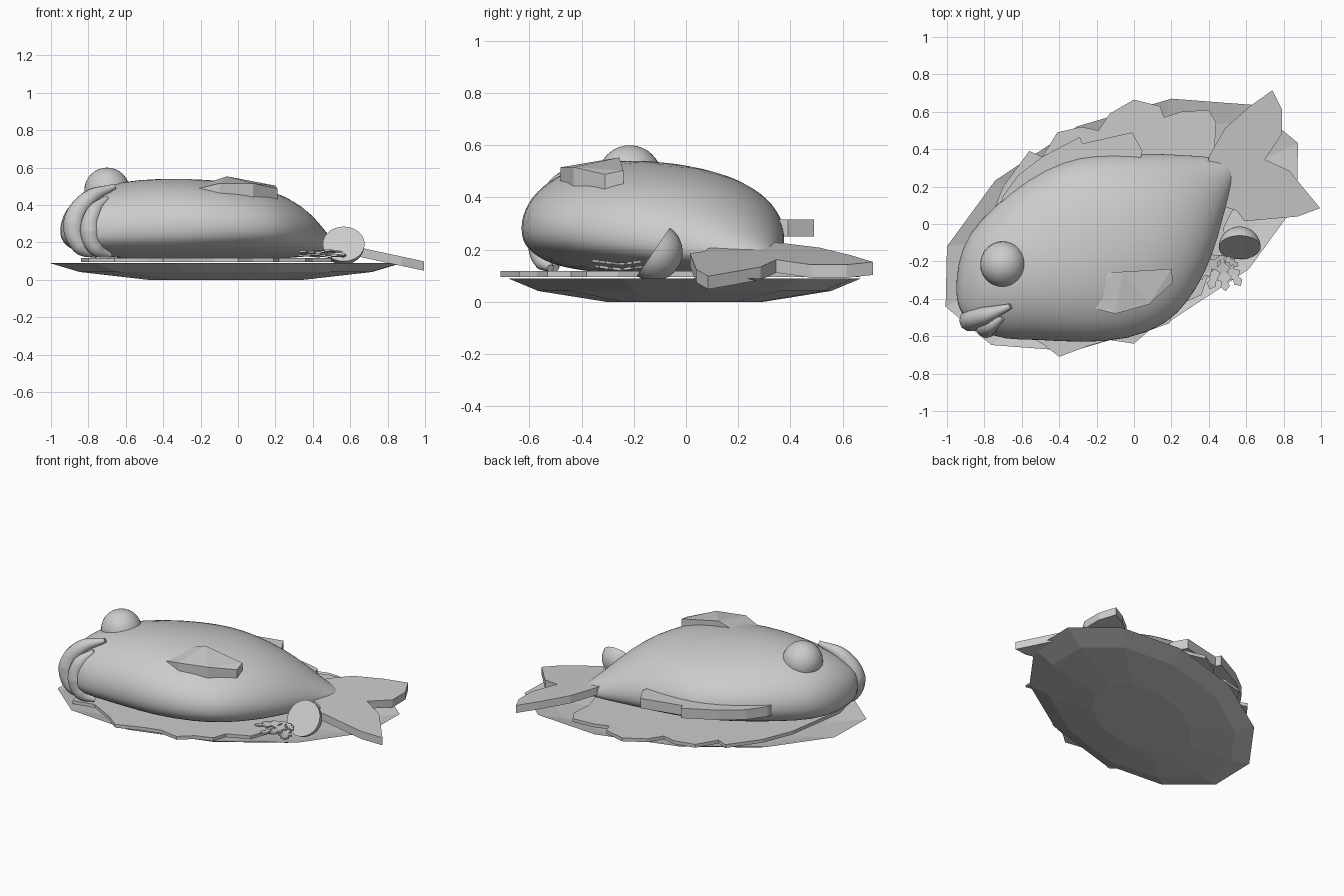
import bpy, bmesh, math
from mathutils import Vector, Matrix

cube = bpy.data.objects.get("Cube")
if cube:
    bpy.data.objects.remove(cube, do_unlink=True)

GREY = (0.6, 0.6, 0.6, 1)
mat = bpy.data.materials.new("plain grey")
mat.use_nodes = True
mat.diffuse_color = GREY
bsdf = next(n for n in mat.node_tree.nodes if n.type == 'BSDF_PRINCIPLED')
bsdf.inputs["Base Color"].default_value = GREY


def finish(name, bm, smooth=None):
    """Turn a bmesh into a named object, optionally smooth below an angle."""
    bmesh.ops.recalc_face_normals(bm, faces=bm.faces[:])
    me = bpy.data.meshes.new(name)
    bm.to_mesh(me)
    bm.free()
    me.materials.append(mat)
    ob = bpy.data.objects.new(name, me)
    bpy.context.collection.objects.link(ob)
    if smooth:
        bpy.ops.object.select_all(action='DESELECT')
        ob.select_set(True)
        bpy.context.view_layer.objects.active = ob
        bpy.ops.object.shade_smooth_by_angle(angle=math.radians(smooth))
    return ob


def loft(name, rings, smooth=None):
    bm = bmesh.new()
    vs = [[bm.verts.new(p) for p in r] for r in rings]
    n = len(vs[0])
    for a, b in zip(vs, vs[1:]):
        for i in range(n):
            j = (i + 1) % n
            bm.faces.new((a[i], a[j], b[j], b[i]))
    bm.faces.new(vs[0])
    bm.faces.new(vs[-1])
    return finish(name, bm, smooth)


def slab(name, outline, top, thick):
    """Flat-sided plate from an outline; top(x, y) gives its upper height."""
    bm = bmesh.new()
    up = [bm.verts.new((x, y, top(x, y))) for x, y in outline]
    low = [bm.verts.new((x, y, top(x, y) - thick)) for x, y in outline]
    n = len(up)
    for cap in (up, low):
        f = bm.faces.new(cap)
        bmesh.ops.triangulate(bm, faces=[f])
    for i in range(n):
        j = (i + 1) % n
        bm.faces.new((up[i], up[j], low[j], low[i]))
    return finish(name, bm)


# Plate: twelve-sided slanted oval dish
CENTRE, U, V = Vector((-.065, -.005, 0)), Vector((.935, .115, 0)), Vector((.265, .675, 0))


def oval(s, z):
    angles = [math.tau * i / 12 for i in range(12)]
    return [CENTRE + s * (U * math.cos(a) + V * math.sin(a)) + Vector((0, 0, z)) for a in angles]


loft("plate", [oval(.44, 0), oval(.83, .042), oval(1, .09),
               oval(.84, .06), oval(.45, .02)])

# Lettuce leaf with a ragged rim
slab("lettuce_leaf", [
    (-.84, -.4), (-.8, -.58), (-.66, -.55), (-.49, -.64), (-.4, -.71), (-.24, -.65),
    (-.13, -.62), (0, -.64), (.08, -.57), (.19, -.53), (.22, -.44), (.36, -.38),
    (.4, -.26), (.5, -.18), (.48, -.02), (.54, .1), (.47, .25), (.43, .4), (.44, .54),
    (.4, .61), (.25, .6), (.16, .57), (.14, .63), (0, .665), (-.13, .59), (-.19, .5),
    (-.28, .52), (-.41, .49), (-.49, .36), (-.56, .39), (-.7, .2), (-.78, 0)],
    lambda x, y: .118, .022)

# Fish body: oval sections along a slanted axis
AXIS = Matrix.Rotation(math.radians(32), 3, 'Z')
# station, right edge, left edge, top, bottom
SECTIONS = [
    (-1.035, .0, .12, .33, .22), (-1.0, -.05, .2, .38, .18), (-.91, -.165, .325, .45, .14),
    (-.78, -.24, .43, .505, .12), (-.58, -.39, .48, .54, .11), (-.35, -.515, .51, .545, .11),
    (-.13, -.55, .49, .53, .11), (.02, -.51, .43, .51, .11), (.18, -.43, .335, .465, .11),
    (.34, -.305, .23, .385, .12), (.48, -.165, .13, .28, .13), (.57, -.09, .06, .215, .14),
    (.61, -.05, .03, .19, .15)]


def section(s, right, left, top, bottom, n=32):
    mid, half, zc = (left + right) / 2, (left - right) / 2, bottom + (top - bottom) * .4
    pts = []
    for i in range(n):
        a = math.tau * i / n
        c, h = math.cos(a), math.sin(a)
        z = zc + h * (top - zc) if h > 0 else zc - (zc - bottom) * abs(h) ** .8
        pts.append(AXIS @ Vector((s, mid + half * c, z)))
    return pts


body = loft("fish_body", [section(*row) for row in SECTIONS], 60)
sub = body.modifiers.new("soften", 'SUBSURF')
sub.levels = sub.render_levels = 1

# Eye
bm = bmesh.new()
bmesh.ops.create_uvsphere(bm, u_segments=32, v_segments=16, radius=.122,
                          matrix=Matrix.Translation((-.7, -.215, .478)))
finish("eye", bm, 60)


# Lips: tapered curved tubes
def lip(name, path, radius):
    cu = bpy.data.curves.new(name, 'CURVE')
    cu.dimensions = '3D'
    cu.bevel_depth, cu.bevel_resolution, cu.use_fill_caps = radius, 3, True
    cu.materials.append(mat)
    sp = cu.splines.new('BEZIER')
    sp.bezier_points.add(len(path) - 1)
    for i, (bp, p) in enumerate(zip(sp.bezier_points, path)):
        bp.co = p
        bp.handle_left_type = bp.handle_right_type = 'AUTO'
        bp.radius = .25 + .75 * math.sin(math.pi * i / (len(path) - 1))
    bpy.context.collection.objects.link(bpy.data.objects.new(name, cu))


lip("upper_lip", [(-.66, -.44, .5), (-.8, -.49, .43), (-.875, -.515, .3),
                  (-.84, -.52, .18), (-.75, -.5, .13)], .06)
lip("lower_lip", [(-.7, -.5, .44), (-.77, -.545, .36), (-.79, -.555, .26),
                  (-.76, -.55, .17), (-.68, -.52, .13)], .055)

# Fins
slab("side_fin", [(-.32, -.27), (-.06, -.255), (.2, -.24), (.21, -.31), (.08, -.43),
                  (-.1, -.48), (-.24, -.445), (-.29, -.39), (-.27, -.34)],
     lambda x, y: .555 - (x + .03) ** 2 + .15 * (y + .25), .08)
slab("back_fin", [(-.72, .07), (-.7, .15), (-.62, .26), (-.49, .36), (-.29, .465),
                  (-.275, .43), (-.01, .49), (.045, .39), (0, .2), (-.4, .1)],
     lambda x, y: .315, .065)
slab("tail_fin", [(.4, .36), (.485, .51), (.62, .63), (.74, .715), (.79, .615),
                  (.79, .48), (.7, .345), (.83, .285), (.995, .085), (.875, .04),
                  (.59, .015), (.55, .07), (.46, .1), (.38, .25)],
     lambda x, y: .205 - .215 * (x - .5), .05)

# Lemon half with its cut face turned to the front and up
bm = bmesh.new()
bmesh.ops.create_uvsphere(bm, u_segments=32, v_segments=16, radius=.112)
cut = bmesh.ops.bisect_plane(bm, geom=bm.verts[:] + bm.edges[:] + bm.faces[:], dist=.0001,
                             plane_co=(0, 0, 0), plane_no=(0, 0, 1), clear_outer=True)
bmesh.ops.holes_fill(bm, edges=[e for e in bm.edges if e.is_boundary])
tilt = Vector((0, -.82, .56)).to_track_quat('Z', 'Y').to_matrix().to_4x4()
bm.transform(Matrix.Translation((.565, -.125, .192)) @ tilt)
finish("lemon_half", bm, 40)

# Parsley sprig: jagged leaflets fanned from one stem
FROND = [(0, .008), (.04, .012), (.07, .04), (.09, .018), (.12, .042), (.14, .016),
         (.165, .026), (.19, 0)]
FROND += [(x, -y) for x, y in reversed(FROND[:-1])]
for i, (deg, size) in enumerate([(195, .8), (222, 1), (250, 1), (276, 1), (302, 1), (328, .55)]):
    turn = Matrix.Rotation(math.radians(deg), 2)
    pts = [Vector((.47, -.17)) + turn @ Vector(p) * size for p in FROND]
    slab(f"parsley_leaf_{i + 1}", pts,
         lambda x, y, lift=i % 2: .13 + .02 * lift + .12 * abs(y + .25), .01)
